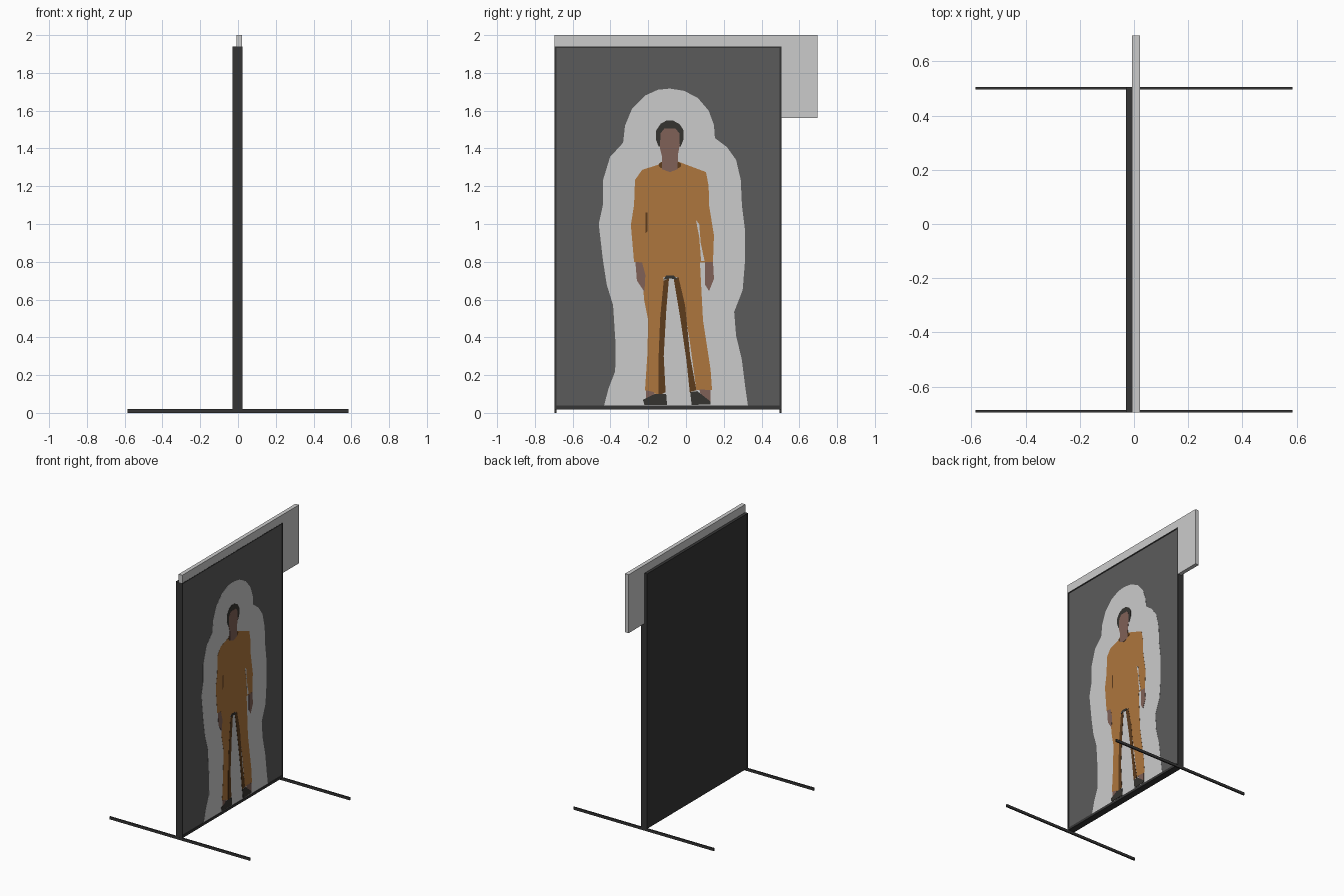
import bpy, bmesh, math


def material(name, r, g, b):
    m = bpy.data.materials.new(name)
    m.diffuse_color = (r, g, b, 1)
    return m


FRAME = material("frame_black", 0.036, 0.036, 0.036)
DARK = material("poster_dark_grey", 0.105, 0.105, 0.105)
LIGHT = material("light_grey", 0.60, 0.60, 0.60)
ORANGE = material("suit_orange", 0.42, 0.18, 0.047)
BROWN = material("suit_shaded_brown", 0.11, 0.045, 0.012)
SKIN = material("skin", 0.215, 0.12, 0.096)
BLACK = material("hair_and_shoes", 0.036, 0.034, 0.03)


def slab(name, pts, x0, x1, mat):
    """Extrude a (y, z) outline between x0 and x1."""
    bm = bmesh.new()
    a = [bm.verts.new((x0, y, z)) for y, z in pts]
    b = [bm.verts.new((x1, y, z)) for y, z in pts]
    bm.faces.new(a[::-1])
    bm.faces.new(b)
    n = len(pts)
    for i in range(n):
        j = (i + 1) % n
        bm.faces.new((a[i], a[j], b[j], b[i]))
    bmesh.ops.recalc_face_normals(bm, faces=bm.faces)
    me = bpy.data.meshes.new(name)
    bm.to_mesh(me)
    bm.free()
    me.materials.append(mat)
    ob = bpy.data.objects.new(name, me)
    bpy.context.collection.objects.link(ob)
    return ob


def box(name, x0, x1, y0, y1, z0, z1, mat):
    return slab(name, [(y0, z0), (y1, z0), (y1, z1), (y0, z1)], x0, x1, mat)


def plate(name, pts, layer, mat):
    """Thin picture plate; higher layers lie in front."""
    x = 0.0184 + layer * 0.0007
    return slab(name, pts, 0.0165, x, mat)


def ellipse(cy, cz, ry, rz, n=20):
    return [(cy + ry * math.cos(2 * math.pi * i / n),
             cz + rz * math.sin(2 * math.pi * i / n)) for i in range(n)]


# Panel with raised frame
Y0, Y1, TOP = -0.695, 0.505, 1.94
box("back_panel", -0.03, 0.016, Y0, Y1, 0.02, TOP, FRAME)
box("poster", 0.015, 0.0182, Y0 + 0.008, Y1 - 0.008, 0.038, TOP - 0.008, DARK)
for side, y in (("left", Y0), ("right", Y1 - 0.009)):
    box("frame_post_" + side, -0.0302, 0.0228, y, y + 0.009, 0.005, TOP, FRAME)
    box("foot_" + side, -0.585, 0.585, y - 0.0005, y + 0.0095, 0.0, 0.02, FRAME)
box("frame_bottom", -0.029, 0.0226, Y0 + 0.001, Y1 - 0.001, 0.019, 0.038, FRAME)
box("frame_top", 0.014, 0.0226, Y0 + 0.001, Y1 - 0.001, TOP - 0.009, TOP - 0.0005, FRAME)

# Header sign that overhangs one side
slab("header_sign", [(Y0, TOP), (Y1, TOP), (Y1, 1.56), (0.695, 1.56), (0.695, 2.0), (Y0, 2.0)],
     -0.008, 0.022, LIGHT)

# Pale outline around the figure
plate("halo", [
    (-.434, .038), (-.41, .13), (-.375, .22), (-.372, .35), (-.386, .57), (-.42, .68),
    (-.44, .81), (-.462, 1.0), (-.44, 1.1), (-.44, 1.23), (-.402, 1.355), (-.333, 1.43),
    (-.323, 1.52), (-.286, 1.61), (-.217, 1.68), (-.148, 1.711), (-.085, 1.717),
    (-.01, 1.705), (.063, 1.667), (.12, 1.60), (.148, 1.524), (.153, 1.455),
    (.217, 1.407), (.265, 1.34), (.29, 1.233), (.296, 1.1), (.312, .97), (.312, .8),
    (.30, .65), (.255, .535), (.265, .41), (.296, .28), (.312, .15), (.328, .038)], 1, LIGHT)

# Suit: one outline with both arms and legs
plate("suit", [
    (-.13, 1.32), (-.233, 1.286), (-.27, 1.233), (-.275, 1.1), (-.292, .995),
    (-.275, .80), (-.235, .795), (-.222, .6), (-.2, .49), (-.205, .3), (-.217, .12),
    (-.143, .095), (-.135, .39), (-.118, .72), (-.045, .72), (-.01, .56), (.02, .38),
    (.055, .12), (.138, .12), (.13, .23), (.09, .49), (.074, .795), (.143, .80),
    (.148, .94), (.122, 1.1), (.12, 1.2), (.106, 1.275), (.02, 1.307), (-.04, 1.33)],
    2, ORANGE)

# Shaded inner legs and crotch
plate("inner_leg_left", [(-.118, .70), (-.09, .715), (-.104, .55), (-.118, .3), (-.108, .11),
                         (-.145, .09), (-.145, .3), (-.137, .5)], 3, BROWN)
plate("inner_leg_right", [(-.065, .71), (-.04, .72), (-.005, .57), (.012, .4), (.022, .3),
                          (.055, .12), (.02, .11), (.002, .28), (-.03, .5)], 3, BROWN)
plate("crotch_shadow", [(-.12, .705), (-.105, .728), (-.065, .728), (-.045, .705),
                        (-.085, .712)], 4, BLACK)

# Gaps between arms and body
plate("arm_gap_right", [(.053, 1.02), (.07, 1.0), (.078, .9), (.098, .805), (.08, .805),
                        (.07, .93)], 3, LIGHT)
plate("arm_gap_left", [(-.214, 1.06), (-.203, 1.06), (-.205, .96), (-.215, .95)], 3, BROWN)

# Hands, ankles and shoes
plate("hand_left", [(-.268, .80), (-.232, .795), (-.215, .73), (-.22, .64), (-.26, .70)], 3, SKIN)
plate("hand_right", [(.1, .80), (.143, .80), (.148, .71), (.122, .645), (.1, .68)], 3, SKIN)
plate("ankle_left", [(-.212, .12), (-.17, .11), (-.16, .07), (-.212, .07)], 3, SKIN)
plate("ankle_right", [(.07, .125), (.13, .12), (.13, .06), (.08, .09)], 3, SKIN)
plate("shoe_left", [(-.228, .07), (-.165, .1), (-.105, .1), (-.1, .042), (-.22, .042)], 4, BLACK)
plate("shoe_right", [(.022, .11), (.06, .115), (.13, .06), (.13, .045), (.03, .042)], 4, BLACK)

# Head
plate("collar_shadow", ellipse(-.085, 1.312, .06, .025), 3, BROWN)
plate("hair", [(-.145, 1.41), (-.16, 1.45), (-.158, 1.495), (-.135, 1.53), (-.105, 1.547),
               (-.068, 1.547), (-.035, 1.53), (-.012, 1.495), (-.012, 1.45), (-.028, 1.41)],
      3, BLACK)
plate("face_and_neck", [(-.128, 1.29), (-.085, 1.275), (-.045, 1.29), (-.042, 1.37),
                        (-.033, 1.42), (-.035, 1.48), (-.055, 1.505), (-.115, 1.505),
                        (-.135, 1.48), (-.138, 1.40), (-.128, 1.36)], 4, SKIN)
